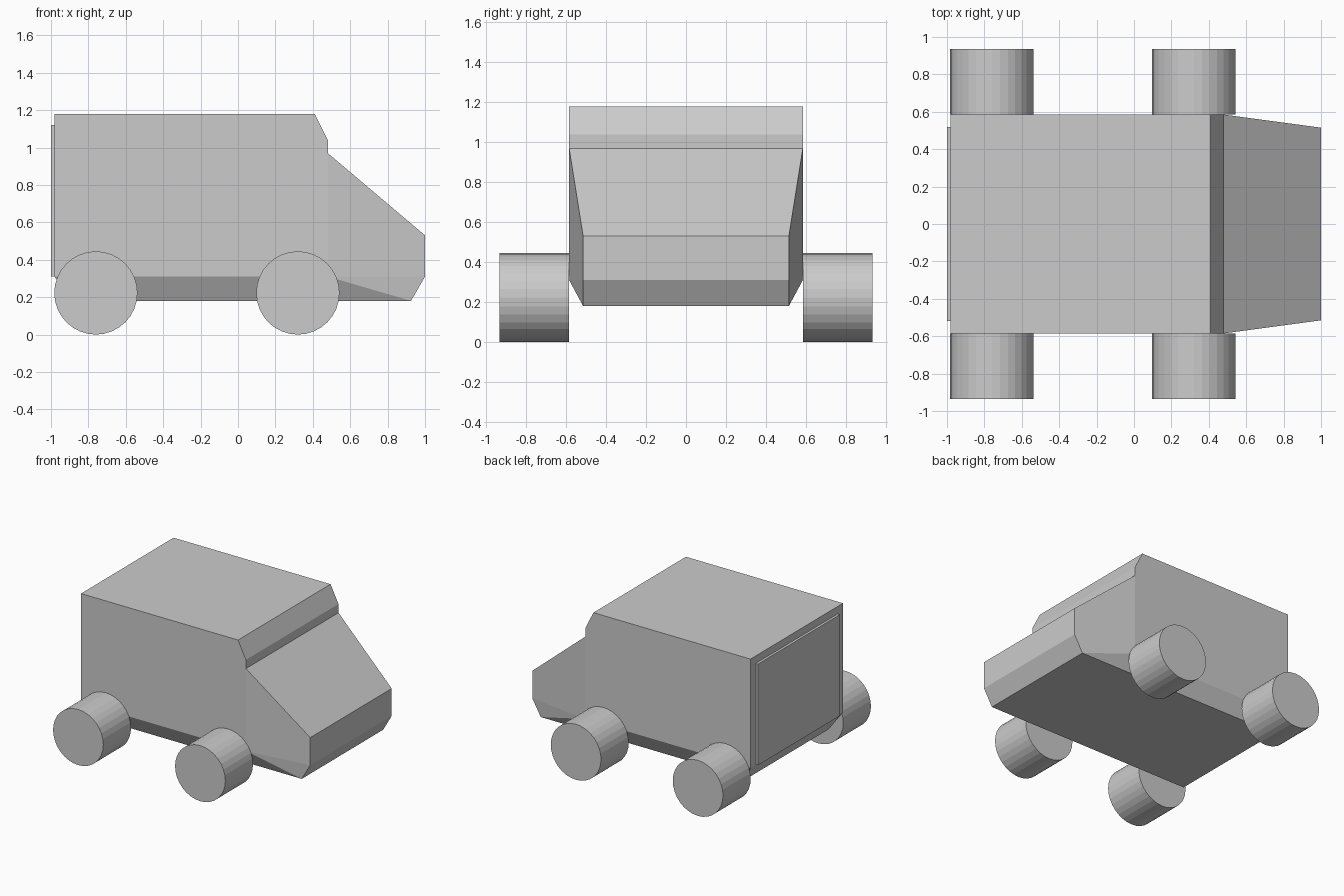
import bpy, bmesh
from math import pi

if "Cube" in bpy.data.objects:
    bpy.data.objects.remove(bpy.data.objects["Cube"])


def finish(name, bm):
    bmesh.ops.recalc_face_normals(bm, faces=bm.faces)
    mesh = bpy.data.meshes.new(name)
    bm.to_mesh(mesh)
    bm.free()
    obj = bpy.data.objects.new(name, mesh)
    bpy.context.collection.objects.link(obj)
    return obj


# Van body: outline walked from the rear roof edge round the nose to the rear sill
W, N = 0.585, 0.515          # half widths of cargo box and of nose / floor
outline = [(-0.98, W, 1.18), (0.41, W, 1.18), (0.48, W, 1.04), (0.48, W, 0.97),
           (1.0, N, 0.53), (1.0, N, 0.31), (0.925, N, 0.18),
           (-0.905, N, 0.18), (-0.98, W, 0.31)]
hinge = (0.48, W, 0.31)      # where cargo side, nose side and lower chamfer meet
sides = [(0, 1, 2, 3, 9, 8), (3, 4, 5, 9), (9, 5, 6), (9, 6, 7, 8)]

bm = bmesh.new()
left, right = ([bm.verts.new((x, s * y, z)) for x, y, z in outline + [hinge]]
               for s in (1, -1))
n = len(outline)
for i in range(n):
    j = (i + 1) % n
    bm.faces.new((left[i], left[j], right[j], right[i]))
for verts in (left, right):
    for face in sides:
        bm.faces.new([verts[i] for i in face])
finish("van_body", bm)

# Rear door panel
bm = bmesh.new()
bmesh.ops.create_cube(bm, size=1)
door = finish("rear_door", bm)
door.scale = (0.02, 1.035, 0.81)
door.location = (-0.99, 0, 0.715)

# Four wheels
RADIUS, INNER, OUTER = 0.2225, 0.585, 0.935
for axle, x in (("rear", -0.76), ("front", 0.32)):
    for side, s in (("left", 1), ("right", -1)):
        bm = bmesh.new()
        bmesh.ops.create_cone(bm, cap_ends=True, segments=32, radius1=RADIUS,
                              radius2=RADIUS, depth=OUTER - INNER)
        wheel = finish(f"{axle}_{side}_wheel", bm)
        wheel.rotation_euler = (pi / 2, 0, 0)
        wheel.location = (x, s * (INNER + OUTER) / 2, RADIUS)
